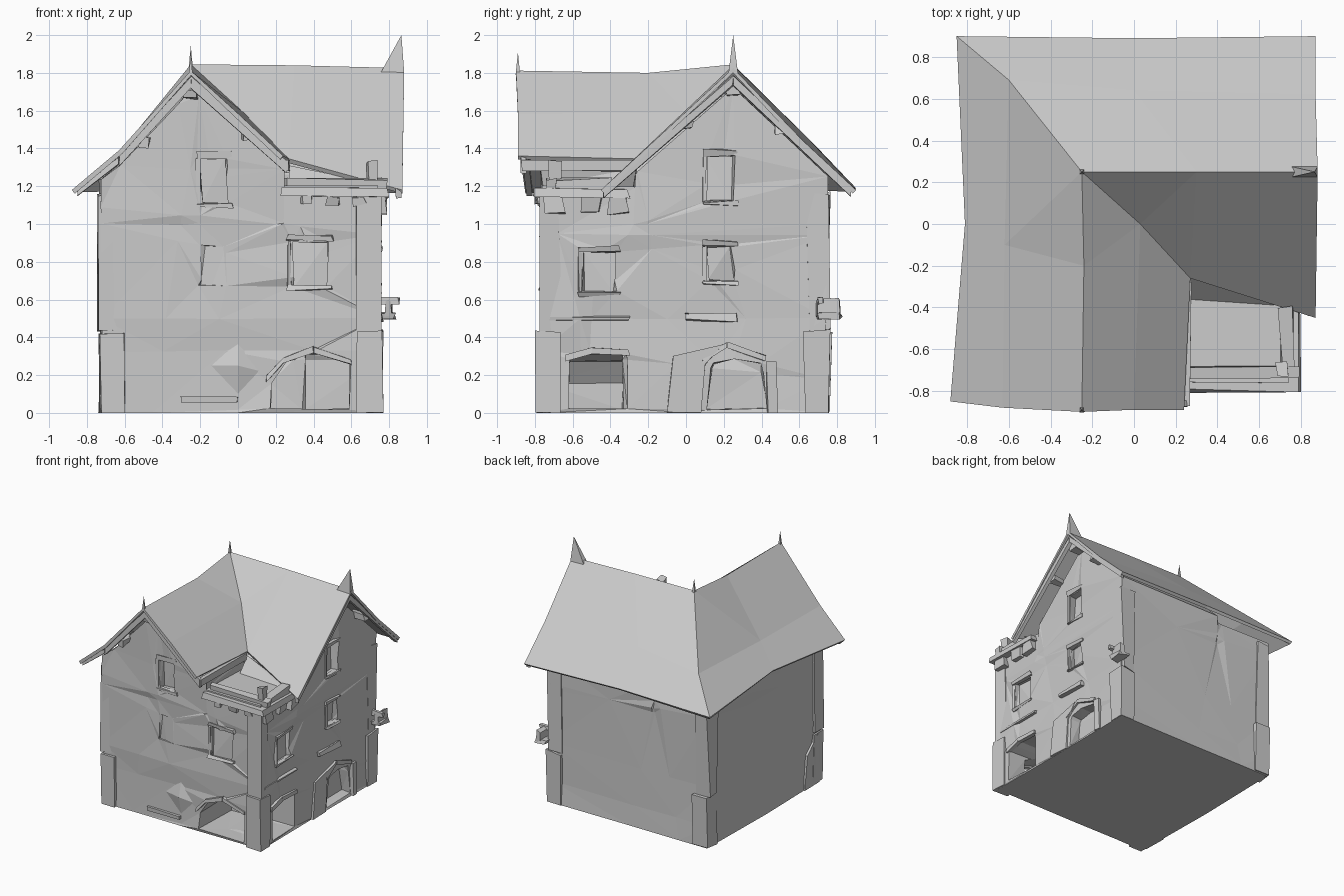
import bpy, bmesh, random
from mathutils import Vector

if "Cube" in bpy.data.objects:
    bpy.data.objects.remove(bpy.data.objects["Cube"])

random.seed(4)
FRONT, RIGHT = -0.76, 0.745


def make(name, verts, faces, jitter=0.0):
    bm = bmesh.new()
    vs = [bm.verts.new(v) for v in verts]
    for f in faces:
        bm.faces.new([vs[i] for i in f])
    bmesh.ops.recalc_face_normals(bm, faces=bm.faces)
    for v in bm.verts:
        v.co += Vector([random.uniform(-jitter, jitter) for _ in range(3)])
        v.co.z = max(v.co.z, 0)
    me = bpy.data.meshes.new(name)
    bm.to_mesh(me)
    bm.free()
    ob = bpy.data.objects.new(name, me)
    bpy.context.collection.objects.link(ob)
    return ob


def prism(name, pts, axis, a, b, jitter=0.0):
    """Extrude a (u, z) profile along x or y."""
    def at(u, v, t):
        return (u, t, v) if axis == 'y' else (t, u, v)
    n = len(pts)
    verts = [at(u, v, t) for t in (a, b) for u, v in pts]
    faces = [list(range(n)), list(range(n, 2 * n))]
    faces += [[i, (i + 1) % n, n + (i + 1) % n, n + i] for i in range(n)]
    return make(name, verts, faces, jitter)


def box(name, x0, x1, y0, y1, z0, z1, jitter=0.0):
    return prism(name, [(x0, z0), (x1, z0), (x1, z1), (x0, z1)], 'y', y0, y1, jitter)


def on_wall(name, side, u0, u1, d0, d1, z0, z1, jitter=0.0):
    """Box placed on the front or right wall, d measured outwards."""
    if side == 'front':
        return box(name, u0, u1, FRONT - d1, FRONT - d0, z0, z1, jitter)
    return box(name, RIGHT + d0, RIGHT + d1, u0, u1, z0, z1, jitter)


def beam(name, p, q, w, h):
    """Timber between two points with a vertical section of w by h."""
    p, q = Vector(p), Vector(q)
    d = q - p
    side = Vector((-d.y, d.x, 0)).normalized() * w / 2
    up = Vector((0, 0, h / 2))
    verts = [e + s * side + t * up for e in (p, q)
             for s, t in ((-1, -1), (1, -1), (1, 1), (-1, 1))]
    return make(name, verts, [(0, 1, 2, 3), (4, 5, 6, 7), (0, 1, 5, 4), (1, 2, 6, 5),
                              (2, 3, 7, 6), (3, 0, 4, 7)], 0.004)


def boolean(target, other, op):
    m = target.modifiers.new("b", 'BOOLEAN')
    m.object, m.operation, m.solver = other, op, 'EXACT'
    bpy.context.view_layer.objects.active = target
    bpy.ops.object.modifier_apply(modifier=m.name)
    bpy.data.objects.remove(other)


# Walls: main block plus two gabled wings
walls = box("walls", -0.725, RIGHT, FRONT, 0.745, 0, 1.2)
front_gable = [(-0.727, 1.0), (0.24, 1.0), (0.24, 1.29), (-0.25, 1.72), (-0.63, 1.31), (-0.727, 1.24)]
right_gable = [(-0.27, 1.0), (0.747, 1.0), (0.747, 1.25), (0.25, 1.72), (-0.27, 1.26)]
boolean(walls, prism("wing", front_gable, 'y', FRONT - 0.002, 0.2), 'UNION')
boolean(walls, prism("wing", right_gable, 'x', -0.22, RIGHT + 0.002), 'UNION')

# Corner porch arches and the side doorway
front_arch = [(0.18, 0.02), (0.6, 0.02), (0.59, 0.26), (0.4, 0.33), (0.25, 0.27), (0.18, 0.16)]
side_arch = [(-0.63, 0.02), (-0.31, 0.02), (-0.31, 0.31), (-0.5, 0.325), (-0.61, 0.28)]
door_arch = [(0.11, 0.02), (0.43, 0.02), (0.4, 0.26), (0.25, 0.29), (0.14, 0.26)]
boolean(walls, prism("cutter", front_arch, 'y', -1, -0.33), 'DIFFERENCE')
boolean(walls, prism("cutter", side_arch, 'x', 0.35, 1), 'DIFFERENCE')
boolean(walls, prism("cutter", door_arch, 'x', RIGHT - 0.09, 1), 'DIFFERENCE')

# Windows: recess, lintel, sill and one jamb
windows = [('front', -0.2, -0.05, 1.11, 1.35, 0.06), ('front', -0.2, -0.07, 0.67, 0.88, 0.012),
           ('front', 0.28, 0.48, 0.67, 0.91, 0.03), ('right', -0.55, -0.37, 0.64, 0.85, 0.04),
           ('right', 0.11, 0.25, 0.7, 0.88, 0.04), ('right', 0.11, 0.25, 1.12, 1.36, 0.05)]
for side, u0, u1, z0, z1, depth in windows:
    boolean(walls, on_wall("cutter", side, u0, u1, -depth, 0.1, z0, z1, 0.01), 'DIFFERENCE')
    if depth > 0.02:
        on_wall("window_lintel", side, u0 - 0.02, u1 + 0.02, -0.02, 0.014, z1, z1 + 0.03, 0.008)
        on_wall("window_sill", side, u0 - 0.02, u1 + 0.02, -0.02, 0.014, z0 - 0.02, z0, 0.008)
        on_wall("window_jamb", side, u0 - 0.02, u0, -0.02, 0.01, z0, z1, 0.006)

# Weathered, lumpy wall facets
bm = bmesh.new()
bm.from_mesh(walls.data)
for co, no in [((0, 0, 0.5), (0, 0, 1)), ((0, 0, 1.02), (0.1, 0, 1)), ((0, 0, 0.25), (0, 0.1, 1)),
               ((0, 0, 0), (1, 0, 0.2)), ((0, 0, 0), (0, 1, 0.2)), ((-0.45, 0, 0), (1, 0, -0.15))]:
    bmesh.ops.bisect_plane(bm, geom=bm.verts[:] + bm.edges[:] + bm.faces[:], plane_co=co, plane_no=no)
bmesh.ops.remove_doubles(bm, verts=bm.verts[:], dist=0.006)
for v in bm.verts:
    lift = 0 if v.co.z < 0.01 else random.uniform(-0.006, 0.006)
    v.co += Vector((random.uniform(-0.012, 0.01), random.uniform(-0.01, 0.01), lift))
bmesh.ops.triangulate(bm, faces=bm.faces[:])
bm.to_mesh(walls.data)
bm.free()

# Roof: four slopes meeting in a hip and a valley
roof_pts = [(-0.25, -0.9, 1.812), (-0.25, 0.25, 1.845), (0.3, 0.25, 1.84), (0.88, 0.25, 1.825),
            (-0.63, -0.88, 1.39), (-0.62, -0.1, 1.39), (-0.6, 0.69, 1.41),
            (-0.88, -0.85, 1.18), (-0.81, 0.0, 1.23), (-0.85, 0.9, 1.19),
            (0.0, 0.64, 1.46), (0.87, 0.62, 1.44), (0.0, 0.89, 1.2), (0.87, 0.9, 1.18),
            (0.27, -0.26, 1.345), (0.24, -0.89, 1.36), (0.03, 0.0, 1.59), (0.87, -0.45, 1.18),
            (0.0, -0.89, 1.585), (-0.24, -0.2, 1.8)]
roof = make("roof", roof_pts, [(0, 19, 5, 4), (19, 1, 5), (1, 6, 5), (4, 5, 8, 7), (5, 6, 9, 8),
                               (1, 2, 10, 6), (2, 3, 11, 10), (6, 10, 12, 9), (10, 11, 13, 12),
                               (0, 18, 16, 19), (19, 16, 1), (18, 15, 14, 16), (1, 16, 2),
                               (2, 16, 14), (2, 14, 17, 3)])
sol = roof.modifiers.new("thickness", 'SOLIDIFY')
sol.thickness, sol.offset = 0.025, -1

# Gable boards, fascia and purlin ends
beam("front_gable_board", (-0.25, -0.86, 1.75), (-0.63, -0.85, 1.335), 0.03, 0.06)
beam("front_gable_board", (-0.63, -0.85, 1.335), (-0.85, -0.83, 1.165), 0.03, 0.04)
beam("front_gable_board", (-0.25, -0.86, 1.75), (0.26, -0.86, 1.3), 0.03, 0.07)
beam("right_gable_board", (0.85, 0.25, 1.76), (0.85, 0.87, 1.17), 0.03, 0.05)
beam("right_gable_board", (0.85, 0.25, 1.76), (0.85, -0.44, 1.16), 0.03, 0.05)
beam("wing_eave_fascia", (0.25, -0.87, 1.31), (0.26, -0.28, 1.31), 0.03, 0.06)
for x, z in [(-0.25, 1.66), (-0.5, 1.41), (0.05, 1.45)]:
    box("front_purlin_end", x - 0.03, x + 0.03, -0.85, -0.74, z, z + 0.05, 0.012)
for y, z in [(0.25, 1.68), (0.5, 1.47), (0.0, 1.5)]:
    box("side_purlin_end", 0.72, 0.84, y - 0.03, y + 0.03, z, z + 0.05, 0.012)

# Ridge finials
for x, y, z, top, dx, dy in [(-0.25, -0.89, 1.79, 1.91, 0.01, 0.012), (-0.25, 0.25, 1.82, 1.945, 0.012, 0.012),
                             (0.865, 0.25, 1.8, 2.0, 0.015, 0.025)]:
    back = 0.11 if x > 0 else dx
    make("ridge_finial", [(x - back, y - dy, z), (x + dx, y - dy, z), (x + dx, y + dy, z),
                          (x - back, y + dy, z), (x, y, top)],
         [(0, 1, 2, 3), (0, 1, 4), (1, 2, 4), (2, 3, 4), (3, 0, 4)])

# Corner terrace: cornice, crumbling parapet, post, brackets
box("terrace_cornice", 0.23, 0.8, -0.8, -0.3, 1.14, 1.195, 0.014)
box("terrace_front_parapet", 0.25, 0.79, -0.73, -0.69, 1.17, 1.235, 0.014)
box("terrace_side_parapet", 0.7, 0.76, -0.7, -0.4, 1.17, 1.235, 0.014)
box("terrace_post", 0.69, 0.74, -0.72, -0.67, 1.17, 1.33, 0.014)
make("terrace_back_slope", [(0.27, -0.26, 1.31), (0.27, -0.37, 1.19), (0.72, -0.4, 1.19),
                            (0.8, -0.4, 1.2), (0.6, -0.28, 1.19), (0.27, -0.26, 1.19)],
     [(0, 1, 2), (0, 2, 3), (0, 3, 4), (0, 4, 5), (0, 5, 1), (1, 2, 3, 4, 5)])
for x in (0.36, 0.5, 0.64):
    on_wall("cornice_bracket", 'front', x - 0.03, x + 0.03, -0.02, 0.03, 1.1, 1.15, 0.015)
for y in (-0.7, -0.5, -0.36):
    on_wall("cornice_bracket", 'right', y - 0.05, y + 0.05, -0.02, 0.035, 1.06, 1.15, 0.015)

# Corner plinths and upper quoins
for x, y in [(-0.67, -0.71), (-0.67, 0.7), (0.69, -0.72), (0.69, 0.7)]:
    box("corner_plinth", x - 0.06, x + 0.07, y - 0.07, y + 0.065, 0, 0.43, 0.012)
    box("corner_quoin", x - 0.065, x + 0.06, y - 0.055, y + 0.055, 0.43, 1.16, 0.014)


# Arch surrounds
def surround(name, side, pts):
    for (u0, z0), (u1, z1) in zip(pts, pts[1:]):
        ends = [(u, FRONT, z) if side == 'front' else (RIGHT, u, z) for u, z in ((u0, z0), (u1, z1))]
        beam(name, *ends, 0.035, 0.03)


surround("porch_front_arch", 'front', [(0.15, 0.18), (0.24, 0.28), (0.4, 0.335), (0.6, 0.27)])
surround("porch_side_arch", 'right', [(-0.64, 0.29), (-0.5, 0.33), (-0.3, 0.32)])
surround("doorway_arch", 'right', [(0.09, 0.28), (0.22, 0.36), (0.42, 0.29)])

# Side buttresses, pier, ledges and a raised stone
buttress = [(-0.1, 0), (0.08, 0), (0.1, 0.26), (0.2, 0.36), (-0.07, 0.3)]
prism("doorway_buttress", buttress, 'x', 0.7, RIGHT + 0.018, 0.006)
prism("left_buttress", [(-0.72, 0), (-0.52, 0), (-0.56, 0.28), (-0.7, 0.42)], 'x', -0.735, -0.7, 0.006)
on_wall("doorway_pier", 'right', 0.43, 0.48, -0.02, 0.02, 0, 0.27, 0.008)
on_wall("side_string_course", 'right', -0.72, -0.3, -0.02, 0.012, 0.49, 0.51, 0.006)
on_wall("side_ledge", 'right', 0.0, 0.27, -0.02, 0.022, 0.49, 0.52, 0.01)
on_wall("front_ledge", 'front', -0.3, 0.0, -0.02, 0.015, 0.06, 0.085, 0.006)
make("front_stone", [(-0.15, FRONT + .01, 0.25), (0, FRONT + .01, 0.09), (0.12, FRONT + .01, 0.22),
                     (0, FRONT + .01, 0.38), (0, FRONT - 0.025, 0.25)],
     [(0, 1, 2, 3), (0, 1, 4), (1, 2, 4), (2, 3, 4), (3, 0, 4)])

# Hanging sign at the rear of the right wall
box("sign_arm", 0.73, 0.85, 0.7, 0.73, 0.58, 0.61, 0.008)
box("sign_brace", 0.73, 0.83, 0.7, 0.82, 0.5, 0.53, 0.012)
box("sign_board", 0.78, 0.81, 0.69, 0.81, 0.51, 0.6, 0.01)
